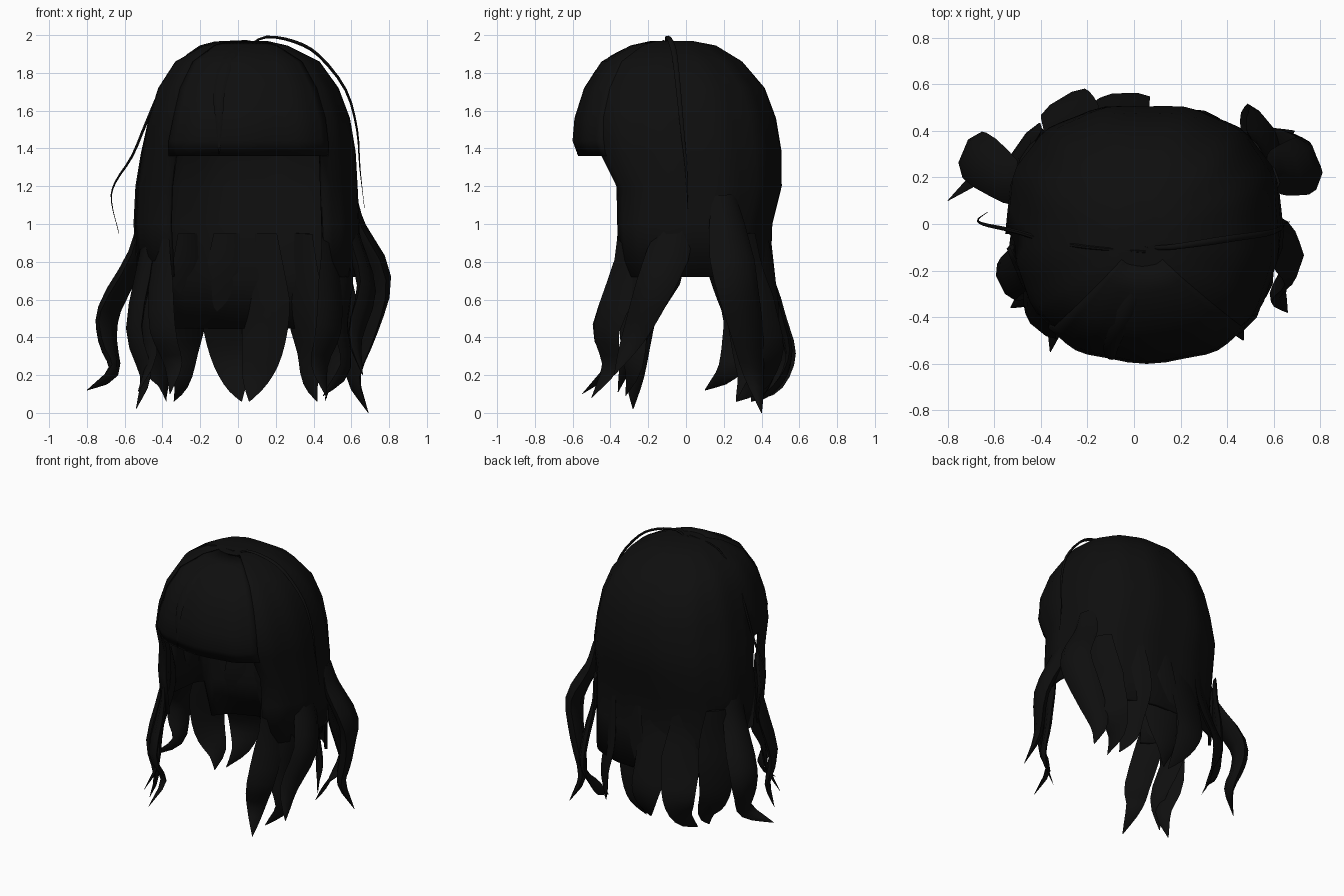
import bpy, bmesh, math
from mathutils import Vector

if "Cube" in bpy.data.objects:
    bpy.data.objects.remove(bpy.data.objects["Cube"], do_unlink=True)

black = bpy.data.materials.new("soft black hair")
black.use_nodes = True
colour = (0.0045, 0.0045, 0.0045, 1)
black.diffuse_color = colour
black.node_tree.nodes["Principled BSDF"].inputs["Base Color"].default_value = colour


def finish(bm, name, thickness=0):
    """Turn a bmesh into a smooth shaded hair object."""
    bmesh.ops.remove_doubles(bm, verts=bm.verts, dist=0.0005)
    loose = [v for v in bm.verts if not v.link_faces]
    bmesh.ops.delete(bm, geom=loose, context="VERTS")
    bmesh.ops.recalc_face_normals(bm, faces=bm.faces)
    mesh = bpy.data.meshes.new(name)
    bm.to_mesh(mesh)
    bm.free()
    obj = bpy.data.objects.new(name, mesh)
    bpy.context.collection.objects.link(obj)
    mesh.materials.append(black)
    if thickness:
        mod = obj.modifiers.new("thickness", "SOLIDIFY")
        mod.thickness = thickness
        mod.offset = -1
    bpy.ops.object.select_all(action="DESELECT")
    obj.select_set(True)
    bpy.context.view_layer.objects.active = obj
    bpy.ops.object.shade_smooth_by_angle(angle=math.radians(50))


def power(value, exponent):
    return math.copysign(abs(value) ** exponent, value)


def is_hair(z, a):
    """Whether the sheet has hair below height z at angle a from the front."""
    if z > 1.4:
        return True
    if z < 0.8:
        return math.cos(a) < -0.5
    side_split = math.sin(a) < 0 and 0.02 < math.cos(a) < 0.2
    return math.cos(a) < 0.766 and not side_split


def shell(name, rings, start, end, columns, thickness, grow=0.0, closed=False):
    """Loft rounded rings (z, left, right, front, back) between two angles from the front."""
    bm = bmesh.new()
    rows = []
    angles = [math.radians(start + (end - start) * i / columns) for i in range(columns + 1)]
    for z, x0, x1, y0, y1 in rings:
        row = []
        for a in angles:
            ripple = 1 + grow + 0.01 * math.cos(a * 13)
            x = (x0 + x1) / 2 + (x1 - x0) / 2 * ripple * power(math.sin(a), 0.84)
            y = (y0 + y1) / 2 - (y1 - y0) / 2 * ripple * power(math.cos(a), 0.84)
            row.append(bm.verts.new((x, y, z)))
        rows.append(row)
    for ring, upper, lower in zip(rings, rows, rows[1:]):
        for i in range(columns):
            if not closed or is_hair(ring[0], (angles[i] + angles[i + 1]) / 2):
                bm.faces.new((upper[i], lower[i], lower[i + 1], upper[i + 1]))
    if closed:
        bm.faces.new(rows[0][:-1])
    finish(bm, name, thickness)


def smooth_path(points, steps=3):
    """Catmull-Rom path through the points."""
    p = [Vector(q) for q in points]
    p = [2 * p[0] - p[1]] + p + [2 * p[-1] - p[-2]]
    path = []
    for a, b, c, d in zip(p, p[1:], p[2:], p[3:]):
        for s in range(steps):
            t = s / steps
            path.append(0.5 * (2 * b + (c - a) * t + (2 * a - 5 * b + 4 * c - d) * t * t
                               + (3 * b - a - 3 * c + d) * t ** 3))
    return path + [p[-2]]


def lock(name, points, width, flat=0.25):
    """A flattened lock of hair, widest in the middle and pointed at the tip."""
    bm = bmesh.new()
    path = smooth_path(points)
    rings = []
    last = len(path) - 1
    for i, p in enumerate(path):
        t = i / last
        along = (path[min(i + 1, last)] - path[max(i - 1, 0)]).normalized()
        outward = Vector((p.x, p.y, max(0.15, p.z - 1.3))).normalized()
        side = along.cross(outward).normalized()
        out = side.cross(along).normalized()
        w = max(width * min(0.5 + 1.5 * t, 1) * (1 - t ** 3), 0.002)
        rings.append([bm.verts.new(p + side * w * math.cos(math.tau * k / 6)
                                   + out * w * flat * math.sin(math.tau * k / 6))
                      for k in range(6)])
    for a, b in zip(rings, rings[1:]):
        for k in range(6):
            n = (k + 1) % 6
            bm.faces.new((a[k], a[n], b[n], b[k]))
    bm.faces.new(rings[0])
    bm.faces.new(rings[-1])
    finish(bm, name)


# Crown and curtain in one sheet, open at the face and split at the side
cap = [(1.97, -.08, .15, -.18, .03), (1.945, -.18, .26, -.29, .16), (1.86, -.33, .43, -.44, .3),
       (1.72, -.42, .53, -.53, .42), (1.56, -.47, .59, -.58, .48), (1.38, -.51, .62, -.57, .51)]
curtain = [(1.2, -.54, .63, -.47, .51), (1, -.55, .64, -.46, .46), (.72, -.53, .64, -.44, .45),
           (.45, -.5, .6, -.4, .5)]
shell("crown_and_curtain", cap + curtain, 0, 360, 54, 0.02, closed=True)

# Thin fringe with a blunt lower edge
fringe = cap[:-1] + [(1.44, -.5, .61, -.59, .5), (1.36, -.5, .61, -.56, .5)]
shell("fringe", fringe, -46, 46, 16, 0.04, grow=0.01)

# Locks at the sides of the face and over the shoulders: width, flatness, path
side_locks = {
    "right_outer_lock": (.12, .45, [(-.49, .15, 1.1), (-.53, .18, .85), (-.68, .29, .55),
                                    (-.69, .28, .38), (-.66, .22, .22), (-.8, .1, .12)]),
    "right_shoulder_lock": (.1, .35, [(-.47, -.18, 1.2), (-.48, -.18, .85), (-.55, -.25, .45),
                                      (-.49, -.27, .2), (-.54, -.28, .02)]),
    "right_face_lock": (.1, .25, [(-.4, -.31, 1.2), (-.41, -.3, .8), (-.4, -.44, .45),
                                  (-.34, -.4, .25), (-.36, -.55, .1)]),
    "right_inner_lock": (.09, .25, [(-.49, -.13, 1.1), (-.5, -.08, .8), (-.5, -.2, .55),
                                    (-.46, -.3, .3), (-.53, -.36, .11)]),
    "left_outer_lock": (.13, .5, [(.59, .2, 1.15), (.62, .22, .98), (.74, .26, .72),
                                  (.68, .32, .45), (.61, .36, .2), (.69, .4, 0)]),
    "left_shoulder_lock": (.12, .4, [(.58, -.05, 1.15), (.61, -.07, .92), (.68, -.17, .66),
                                     (.62, -.28, .4), (.66, -.38, .2)]),
    "left_face_lock": (.11, .25, [(.47, -.31, 1.2), (.49, -.3, .8), (.48, -.42, .45),
                                  (.43, -.4, .25), (.47, -.5, .08)]),
    "left_inner_lock": (.1, .25, [(.55, -.18, 1.15), (.58, -.18, .8), (.54, -.27, .5),
                                  (.57, -.28, .25), (.45, -.32, .09)]),
}
for name, (width, flat, points) in side_locks.items():
    lock(name, points, width, flat)

# Broad back locks, each with its own flare before the tip curls in
for i, flare in enumerate((.02, .13, .11, .02, .01, .12)):
    x = -0.46 + i * 0.2
    y = 0.44 - 0.5 * (x - 0.04) ** 2
    swing = 0.05 * (-1) ** i
    lock(f"back_lock_{i + 1}",
         [(x, y - .01, .95), (x, y, .75), (x * 1.05, y + flare * .5, .52),
          (x * 1.08 + swing / 2, y + flare, .32), (x + swing, y + flare * .6, .17),
          (x + swing * 1.6, y - .05, .06)], 0.14, 0.18)

# Line of the fringe parting
lock("fringe_parting",
     [(.06, -.1, 1.965), (.01, -.28, 1.935), (-.06, -.43, 1.85), (-.1, -.53, 1.7),
      (-.1, -.575, 1.55), (-.1, -.575, 1.37)], 0.04, 0.35)

# Loose stray strands
lock("right_stray_strand",
     [(.05, -.12, 1.97), (-.2, -.1, 1.94), (-.38, -.07, 1.76), (-.48, -.04, 1.55),
      (-.56, -.02, 1.36), (-.65, 0, 1.22), (-.67, .02, 1.12), (-.63, .05, .95)], 0.011, 0.8)
lock("left_stray_strand",
     [(.05, -.1, 1.94), (.15, -.1, 1.99), (.3, -.08, 1.965), (.43, -.06, 1.89),
      (.57, -.04, 1.71), (.63, -.02, 1.5), (.645, 0, 1.3), (.67, .01, 1.08)], 0.016, 0.6)
